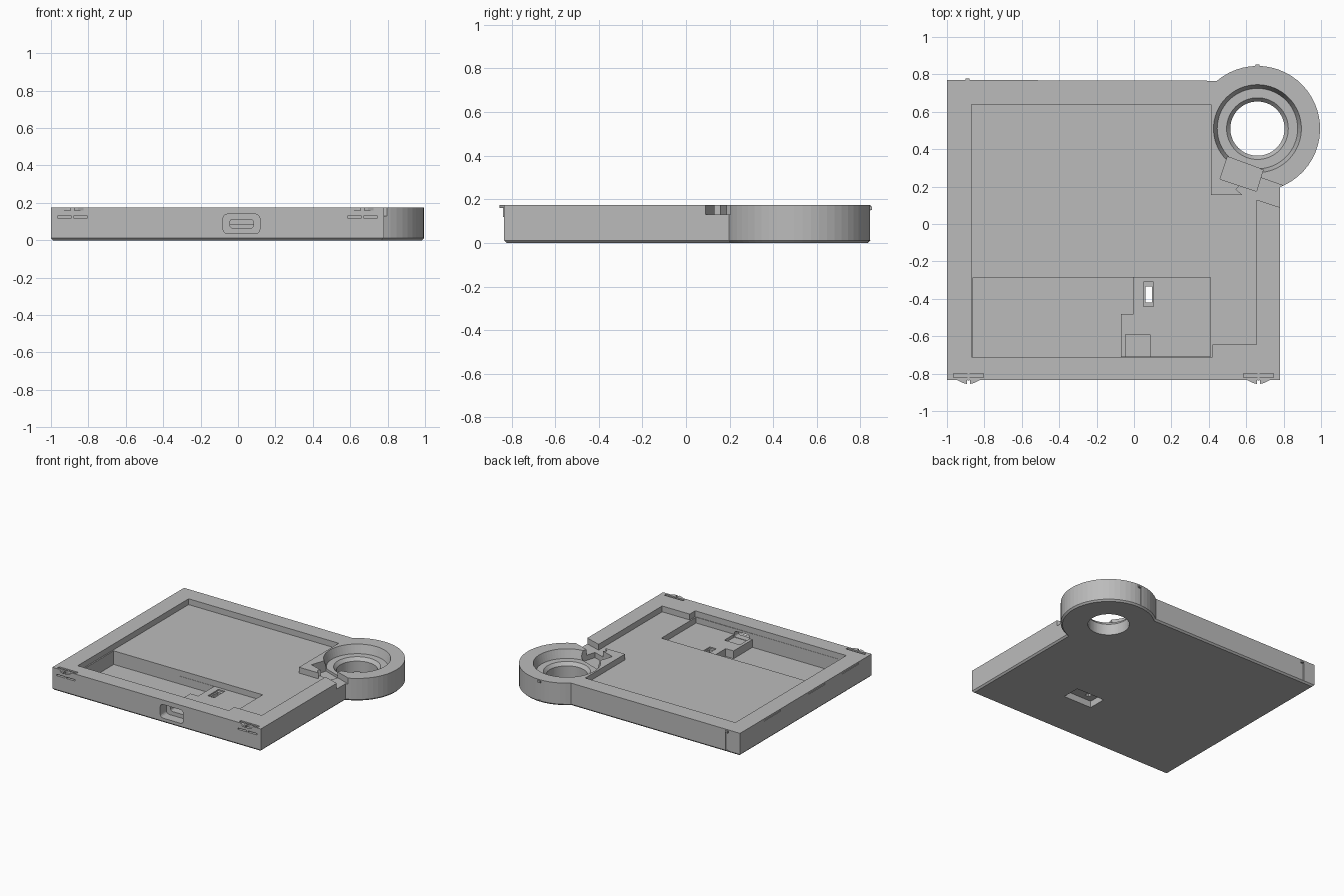
import bpy, bmesh
from math import sin, cos, atan2, pi

old = bpy.data.objects.get("Cube")
if old:
    bpy.data.objects.remove(old, do_unlink=True)

grey = bpy.data.materials.new("light_grey_plastic")
grey.use_nodes = True
grey.diffuse_color = (0.5, 0.5, 0.5, 1)
grey.node_tree.nodes["Principled BSDF"].inputs["Base Color"].default_value = (0.5, 0.5, 0.5, 1)

TOP = 0.175
OPEN = 0.3
CX, CY, R = 0.66, 0.51, 0.335


def finish(bm, name):
    bmesh.ops.recalc_face_normals(bm, faces=bm.faces)
    mesh = bpy.data.meshes.new(name)
    bm.to_mesh(mesh)
    bm.free()
    mesh.materials.append(grey)
    ob = bpy.data.objects.new(name, mesh)
    bpy.context.collection.objects.link(ob)
    return ob


def prism(name, pts, lo, hi, axis="z", chamfer=0):
    """Extrude a flat outline along z, or an x-z outline along y."""
    bm = bmesh.new()
    place = (lambda a, b, h: (a, b, h)) if axis == "z" else (lambda a, b, h: (a, h, b))
    rings = [[bm.verts.new(place(a, b, h)) for a, b in pts] for h in (lo, hi)]
    base = bm.faces.new(rings[0])
    bm.faces.new(rings[1])
    n = len(pts)
    for i in range(n):
        j = (i + 1) % n
        bm.faces.new((rings[0][i], rings[0][j], rings[1][j], rings[1][i]))
    bmesh.ops.recalc_face_normals(bm, faces=bm.faces)
    if chamfer:
        bmesh.ops.bevel(bm, geom=list(base.edges), offset=chamfer, segments=1, affect="EDGES")
    return finish(bm, name)


def rect(x0, x1, y0, y1):
    return [(x0, y0), (x1, y0), (x1, y1), (x0, y1)]


def round_rect(x0, x1, y0, y1, r, steps=4):
    pts = []
    corners = ((x1 - r, y1 - r), (x0 + r, y1 - r), (x0 + r, y0 + r), (x1 - r, y0 + r))
    for k, (x, y) in enumerate(corners):
        for i in range(steps + 1):
            a = (k + i / steps) * pi / 2
            pts.append((x + r * cos(a), y + r * sin(a)))
    return pts


def lathe(name, profile, segments=64):
    bm = bmesh.new()
    rings = [[bm.verts.new((CX + r * cos(2 * pi * i / segments), CY + r * sin(2 * pi * i / segments), z))
              for i in range(segments)] for r, z in profile]
    bm.faces.new(rings[0])
    bm.faces.new(rings[-1])
    for a, b in zip(rings, rings[1:]):
        for i in range(segments):
            j = (i + 1) % segments
            bm.faces.new((a[i], a[j], b[j], b[i]))
    return finish(bm, name)


def cut(target, cutter):
    cutter.hide_render = True
    mod = target.modifiers.new("cut", "BOOLEAN")
    mod.operation = "DIFFERENCE"
    mod.solver = "EXACT"
    mod.object = cutter
    bpy.context.view_layer.objects.active = target
    bpy.ops.object.modifier_apply(modifier=mod.name)
    bpy.data.objects.remove(cutter, do_unlink=True)


# Tray body with the round lobe at the back corner
start, end = atan2(0.197 - CY, 0.78 - CX), atan2(0.77 - CY, 0.44 - CX)
arc = [(CX + R * cos(start + (end - start) * i / 30), CY + R * sin(start + (end - start) * i / 30))
       for i in range(31)]
body = prism("tray_body", [(-1, -0.835), (0.78, -0.835)] + arc + [(-1, 0.77)], 0, TOP, chamfer=0.012)

# Shallow main pocket, running out through the cable gap beside the lobe
pocket = [(-0.87, -0.712), (0.42, -0.712), (0.42, -0.645), (0.655, -0.645), (0.655, 0.13),
          (0.84, 0.07), (0.84, 0.19), (0.67, 0.25), (0.6, 0.24), (0.545, 0.185),
          (0.58, 0.155), (0.412, 0.155), (0.412, 0.64), (-0.87, 0.64)]
cut(body, prism("pocket_cutter", pocket, 0.13, OPEN))

# Board shelf and deep battery pocket
cut(body, prism("shelf_cutter", rect(-0.3, 0.41, -0.708, -0.285), 0.085, OPEN))
deep = [(-0.86, -0.71), (-0.07, -0.71), (-0.07, -0.48), (-0.003, -0.48), (-0.003, -0.287), (-0.86, -0.287)]
cut(body, prism("battery_cutter", deep, 0.025, OPEN))

# Stepped round seat with a through hole, and the tilted connector recess
cut(body, lathe("seat_cutter", [(0.145, -0.1), (0.145, 0.085), (0.165, 0.11), (0.215, 0.11), (0.255, 0.24)]))
cut(body, prism("connector_cutter", [(0.46, 0.24), (0.655, 0.175), (0.69, 0.29), (0.50, 0.36)], 0.09, OPEN))

# Switch opening: recess below, seat above, slot between
cut(body, prism("switch_recess_cutter", rect(0.01, 0.25, -0.46, -0.32), -0.1, 0.05))
cut(body, prism("switch_seat_cutter", rect(0.05, 0.105, -0.44, -0.31), 0.075, OPEN))
cut(body, prism("switch_slot_cutter", rect(0.062, 0.095, -0.42, -0.335), -0.1, OPEN))

# Front port: plug recess, through slot and socket bed
cut(body, prism("plug_cutter", round_rect(-0.08, 0.117, 0.035, 0.14, 0.025), -1, -0.76, "y"))
cut(body, prism("port_cutter", round_rect(-0.043, 0.082, 0.065, 0.112, 0.015), -1, -0.65, "y"))
cut(body, prism("socket_cutter", rect(-0.046, 0.085, -0.709, -0.59), 0.062, OPEN))

# Front snap clips: relief slits and split curved catches
for side, x in (("right", -0.885), ("left", 0.665)):
    cut(body, prism("slit_cutter", rect(x - 0.08, x + 0.08, 0.12, 0.131), -1, -0.805, "y"))
    cut(body, prism("top_slit_cutter", rect(x - 0.08, x + 0.08, -0.82, -0.8), 0.165, OPEN))
    for s in (-1, 1):
        pts = [(x + s * dx, y) for dx, y in
               ((0.008, -0.825), (0.008, -0.855), (0.03, -0.85), (0.06, -0.835), (0.06, -0.825))]
        prism(f"{side}_clip_catch_{'inner' if s > 0 else 'outer'}", pts, 0.16, TOP - 0.001)
    prism(side + "_clip_stem", rect(x - 0.006, x + 0.006, -0.838, -0.8), 0.12, 0.17)

# Back vertical grooves with small catches at the top
for name, x, y in (("corner", -0.89, 0.77), ("lobe", CX, CY + R)):
    cut(body, prism("groove_cutter", rect(x - 0.014, x + 0.014, y - 0.006, y + 0.05), 0.014, 0.15))
    tip = [(x - 0.013, y - 0.01), (x + 0.013, y - 0.01), (x + 0.011, y + 0.008), (x - 0.011, y + 0.008)]
    prism(name + "_back_catch", tip, 0.152, 0.168)

# Shallow dashes along the top of the plain side wall
for y in (0.375, -0.165, -0.575):
    cut(body, prism("dash_cutter", rect(-1.1, -0.995, y - 0.1, y + 0.1), 0.157, 0.166))
